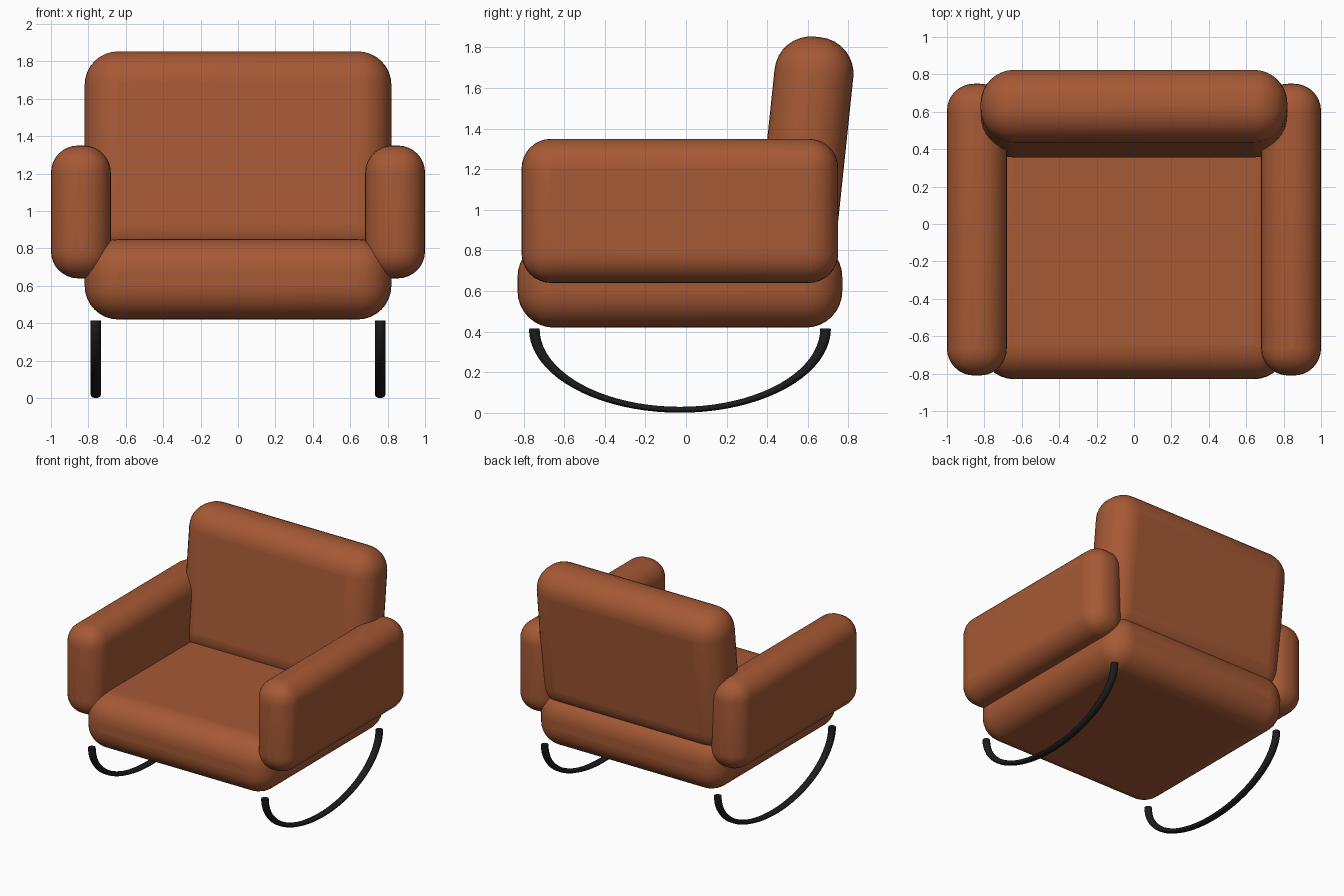
import bpy, math

if "Cube" in bpy.data.objects:
    bpy.data.objects.remove(bpy.data.objects["Cube"])

def material(name, color):
    m = bpy.data.materials.new(name)
    m.diffuse_color = color
    m.use_nodes = True
    m.node_tree.nodes["Principled BSDF"].inputs["Base Color"].default_value = m.diffuse_color
    return m

leather = material("rust_leather", (0.38, 0.10, 0.035, 1))
metal = material("black_metal", (0.012, 0.012, 0.012, 1))

def cushion(name, center, size, radius, tilt=0):
    bpy.ops.mesh.primitive_cube_add(size=1, location=center)
    ob = bpy.context.object
    ob.name = name
    ob.scale = size
    bpy.ops.object.transform_apply(location=False, rotation=False, scale=True)
    ob.rotation_euler.x = tilt
    bev = ob.modifiers.new("round", 'BEVEL')
    bev.width = radius
    bev.segments = 8
    ob.data.materials.append(leather)
    bpy.ops.object.shade_smooth_by_angle(angle=math.radians(40))
    return ob

# Upholstery: seat, reclined back, two arms
cushion("seat", (0, -0.03, 0.635), (1.64, 1.6, 0.43), 0.18)
cushion("backrest", (0, 0.59, 1.29), (1.64, 0.39, 1.13), 0.18, math.radians(-6))
for side, label in ((-1, "left"), (1, "right")):
    cushion(label + "_arm", (side * 0.84, -0.03, 0.995), (0.32, 1.56, 0.71), 0.145)

# Curved runners: squashed half rings of round bar
def runner(name, x):
    curve = bpy.data.curves.new(name, 'CURVE')
    curve.dimensions = '3D'
    curve.bevel_depth = 0.0275
    curve.bevel_resolution = 3
    curve.use_fill_caps = True
    n = 40
    sp = curve.splines.new('POLY')
    sp.points.add(n)
    for i, p in enumerate(sp.points):
        a = math.pi * (1 + i / n)
        p.co = (0, 0.7175 * math.cos(a), 0.7175 * math.sin(a), 1)
    ob = bpy.data.objects.new(name, curve)
    bpy.context.collection.objects.link(ob)
    ob.location = (x, -0.03, 0.415)
    ob.scale.z = 0.557
    bpy.context.view_layer.objects.active = ob
    bpy.ops.object.select_all(action='DESELECT')
    ob.select_set(True)
    bpy.ops.object.convert(target='MESH')
    ob = bpy.context.object
    ob.data.materials.append(metal)
    bpy.ops.object.shade_smooth_by_angle(angle=math.radians(50))

runner("left_runner", -0.76)
runner("right_runner", 0.76)
